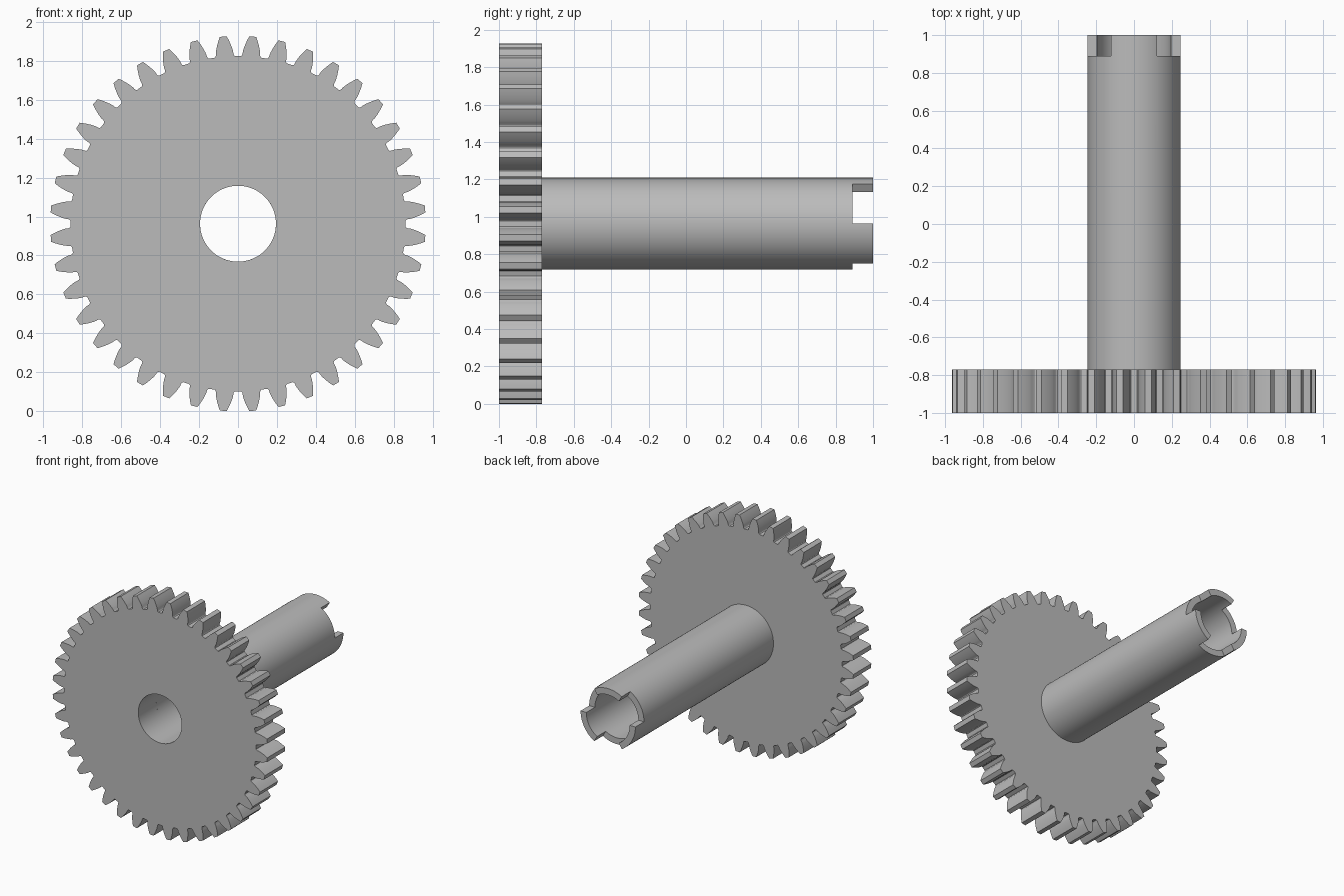
import bpy, bmesh
from math import pi, sin, cos, tan, acos, sqrt, atan2

cube = bpy.data.objects.get("Cube")
if cube:
    bpy.data.objects.remove(cube, do_unlink=True)

AXIS_Z = 0.963
BORE, SHAFT_R = 0.195, 0.246
GEAR_FRONT, GEAR_BACK = -1.0, -0.77
NOTCH_Y, SHAFT_END = 0.89, 1.0
TEETH = 40

steel = bpy.data.materials.new("plain grey")
steel.use_nodes = True
grey = (0.5, 0.5, 0.5, 1)
steel.diffuse_color = grey
steel.node_tree.nodes["Principled BSDF"].inputs["Base Color"].default_value = grey


def ring_solid(outline, bore, y0, y1):
    """Extrude a polar outline [(radius, angle)] along y, with a round bore."""
    bm = bmesh.new()
    hole = [(bore, a) for r, a in outline]
    loops = [[bm.verts.new((r * cos(a), y, r * sin(a))) for r, a in pts]
             for pts, y in ((outline, y0), (outline, y1), (hole, y1), (hole, y0))]
    n = len(outline)
    for k in range(4):
        a, b = loops[k], loops[(k + 1) % 4]
        for i in range(n):
            j = (i + 1) % n
            bm.faces.new((a[i], a[j], b[j], b[i]))
    bmesh.ops.recalc_face_normals(bm, faces=bm.faces[:])
    return bm


def finish(bm, name):
    bmesh.ops.recalc_face_normals(bm, faces=bm.faces[:])
    mesh = bpy.data.meshes.new(name)
    bm.to_mesh(mesh)
    bm.free()
    mesh.materials.append(steel)
    ob = bpy.data.objects.new(name, mesh)
    ob.location.z = AXIS_Z
    bpy.context.collection.objects.link(ob)
    bpy.ops.object.select_all(action='DESELECT')
    ob.select_set(True)
    bpy.context.view_layer.objects.active = ob
    bpy.ops.object.shade_smooth_by_angle(angle=pi / 6)


# Gear wheel: involute teeth with rounded roots
tip_r = 0.965
module = 2 * tip_r / (TEETH + 2)
pitch_r = module * TEETH / 2
root_r = pitch_r - 1.25 * module
pressure = pi / 9
base_r = pitch_r * cos(pressure)


def half_angle(r):
    t = acos(base_r / r)
    return pi / (2 * TEETH) + tan(pressure) - pressure - (tan(t) - t)


flank = [(root_r, 0.061), (root_r + 0.004, 0.055), (root_r + 0.012, 0.0515)]
for i in range(7):
    r = 0.885 + (tip_r - 0.885) * i / 6
    flank.append((r, half_angle(r)))

outline = []
for k in range(TEETH):
    mid = 2 * pi * (k + 0.5) / TEETH
    outline += [(r, mid - a) for r, a in flank]
    outline += [(r, mid + a) for r, a in reversed(flank)]
finish(ring_solid(outline, BORE, GEAR_FRONT, GEAR_BACK), "gear_wheel")

# Hollow shaft with three raised coupling lugs at its rear end
SEGMENTS = 96
circle = [(SHAFT_R, 2 * pi * i / SEGMENTS) for i in range(SEGMENTS)]
bm = ring_solid(circle, BORE, GEAR_BACK, NOTCH_Y)
lugs = []
for f in bm.faces:
    c = f.calc_center_median()
    sector = int((atan2(c.z, c.x) % (2 * pi)) / (pi / 3))
    if c.y > NOTCH_Y - 0.001 and sector % 2 == 1:
        lugs.append(f)
made = bmesh.ops.extrude_face_region(bm, geom=lugs)["geom"]
bmesh.ops.translate(bm, vec=(0, SHAFT_END - NOTCH_Y, 0),
                    verts=[g for g in made if isinstance(g, bmesh.types.BMVert)])
bmesh.ops.delete(bm, geom=[f for f in lugs if f.is_valid], context='FACES_ONLY')
finish(bm, "hollow_shaft")
